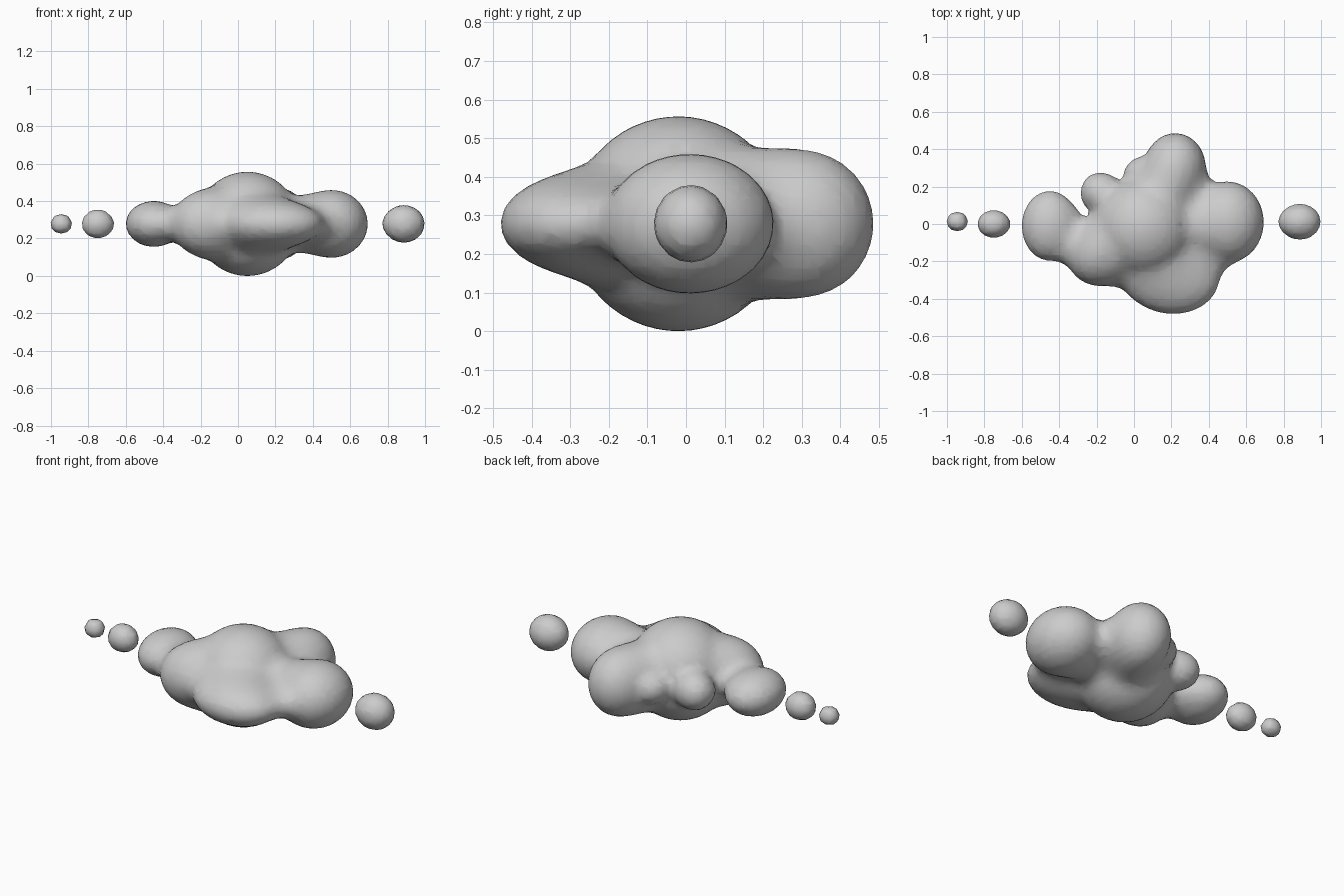
import bpy
from mathutils import Vector

if "Cube" in bpy.data.objects:
    bpy.data.objects.remove(bpy.data.objects["Cube"])

Z = 0.278          # shared centre height
THRESH, STIFF = 0.6, 2.0

# lobes: centre (x, y), axis proportions, offset from centre to a point on the skin
lobes = [
    ((0.05, -0.02), (1, 1, 1), (0, 0, 0.278)),             # main
    ((0.50, 0.01), (1.07, 1.2, 1), (0.193, 0, 0)),         # right
    ((-0.45, -0.01), (1.22, 1.52, 1), (0, 0, 0.122)),      # left
    ((0.21, -0.30), (2.0, 1.5, 1), (0, -0.18, 0)),         # front
    ((0.22, 0.305), (0.9, 1, 1.04), (0, 0.18, 0)),         # back
    ((-0.20, -0.17), (1, 1, 1), (0, -0.16, 0)),            # front left
    ((-0.19, 0.18), (1, 1, 1), (0, 0.093, 0)),             # small back left
    ((0.03, 0.275), (1, 1, 1), (-0.03, 0.07, 0)),          # small back
    ((0.887, 0.012), (1.1, 0.95, 1), (0, 0, 0.1)),         # right droplet
    ((-0.75, 0.0), (1.1, 0.95, 1), (0, 0, 0.078)),         # left droplet
    ((-0.945, 0.013), (1.1, 1, 1), (0, 0, 0.052)),         # far left droplet
]


def dist(point, lobe):
    (cx, cy), size, _ = lobe
    d = point - Vector((cx, cy, Z))
    return Vector((d.x / size[0], d.y / size[1], d.z / size[2])).length


# fit radii so the merged skin passes through each marked point
tips = [Vector((c[0], c[1], Z)) + Vector(t) for c, s, t in lobes]
radii = [dist(t, l) / 0.575 for t, l in zip(tips, lobes)]
for _ in range(15):
    for i, tip in enumerate(tips):
        others = sum(STIFF * max(0, 1 - (dist(tip, l) / radii[j]) ** 2) ** 3
                     for j, l in enumerate(lobes) if j != i)
        need = max(THRESH - others, 0.1)
        radii[i] = dist(tip, lobes[i]) / (1 - (need / STIFF) ** (1 / 3)) ** 0.5

# blended skin
ball = bpy.data.metaballs.new("blob")
ball.resolution = ball.render_resolution = 0.03
ball.threshold = THRESH
for ((x, y), size, _), r in zip(lobes, radii):
    e = ball.elements.new(type='ELLIPSOID')
    e.co = (x, y, Z)
    e.radius = r
    e.stiffness = STIFF
    e.size_x, e.size_y, e.size_z = size
blob = bpy.data.objects.new("blob", ball)
bpy.context.collection.objects.link(blob)
bpy.context.view_layer.update()
dg = bpy.context.evaluated_depsgraph_get()
mesh = bpy.data.meshes.new_from_object(blob.evaluated_get(dg), depsgraph=dg)
bpy.data.objects.remove(blob)

cloud = bpy.data.objects.new("cloud_body", mesh)
bpy.context.collection.objects.link(cloud)
mesh.polygons.foreach_set("use_smooth", [True] * len(mesh.polygons))

# split off the loose droplets and name them
bpy.context.view_layer.objects.active = cloud
cloud.select_set(True)
bpy.ops.mesh.separate(type='LOOSE')
for ob in list(bpy.context.scene.objects):
    xs = [v.co.x for v in ob.data.vertices]
    mid = (min(xs) + max(xs)) / 2
    ob.name = ("droplet_far_left" if mid < -0.88 else "droplet_left" if mid < -0.65
               else "droplet_right" if mid > 0.75 else "cloud_body")
